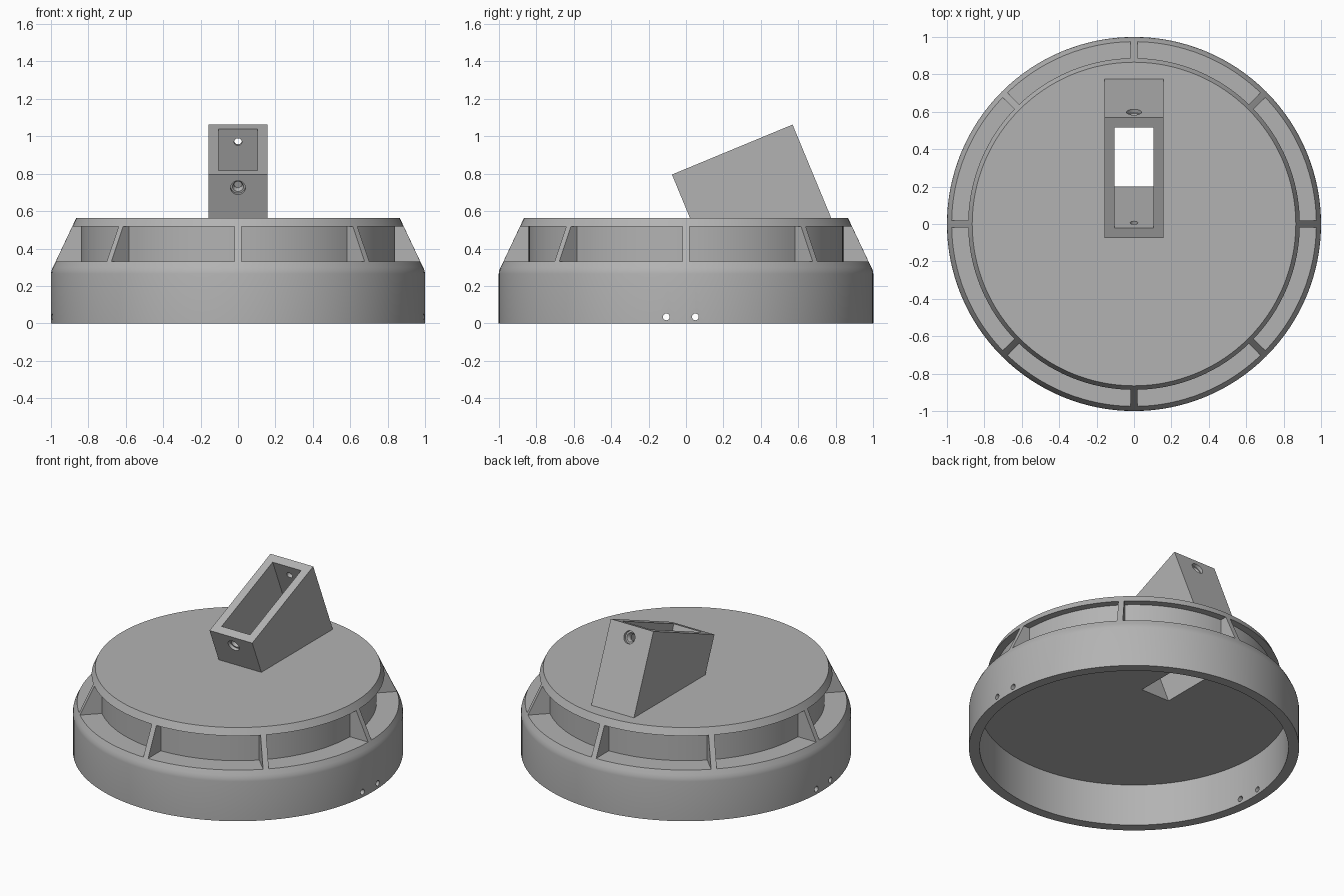
import bpy, bmesh, math
from mathutils import Vector, Matrix

if "Cube" in bpy.data.objects:
    bpy.data.objects.remove(bpy.data.objects["Cube"])

SEG = 128
TILT = math.radians(22.5)
ALONG = Vector((0, math.cos(TILT), math.sin(TILT)))    # across the tilted socket
DOWN = Vector((0, math.sin(TILT), -math.cos(TILT)))    # down the socket
FRONT_TOP = Vector((0, -0.075, 0.795))                 # upper front edge of the socket

grey = bpy.data.materials.new("grey_plastic")
grey.diffuse_color = (0.45, 0.45, 0.45, 1)
grey.use_nodes = True
grey.node_tree.nodes["Principled BSDF"].inputs["Base Color"].default_value = grey.diffuse_color


def make(name, bm):
    bmesh.ops.recalc_face_normals(bm, faces=bm.faces)
    me = bpy.data.meshes.new(name)
    bm.to_mesh(me)
    bm.free()
    me.materials.append(grey)
    ob = bpy.data.objects.new(name, me)
    bpy.context.collection.objects.link(ob)
    return ob


def lathe(name, profile):
    """Revolve an (r, z) profile that starts and ends on the axis."""
    bm = bmesh.new()
    vs = [bm.verts.new((r, 0, z)) for r, z in profile]
    es = [bm.edges.new(p) for p in zip(vs, vs[1:])]
    bmesh.ops.spin(bm, geom=vs + es, axis=(0, 0, 1), cent=(0, 0, 0),
                   angle=2 * math.pi, steps=SEG, use_duplicate=False)
    bmesh.ops.remove_doubles(bm, verts=bm.verts, dist=1e-5)
    return make(name, bm)


def prism(name, outline, offset):
    """Extrude a flat outline of points by an offset."""
    bm = bmesh.new()
    f = bm.faces.new([bm.verts.new(p) for p in outline])
    ext = bmesh.ops.extrude_face_region(bm, geom=[f], use_keep_orig=True)
    bmesh.ops.translate(bm, vec=offset,
                        verts=[g for g in ext["geom"] if isinstance(g, bmesh.types.BMVert)])
    return make(name, bm)


def rod(name, start, end, r1, r2=None):
    """Round cutter between two points."""
    start, end = Vector(start), Vector(end)
    d = end - start
    mat = Matrix.Translation((start + end) / 2) @ d.to_track_quat('Z', 'Y').to_matrix().to_4x4()
    bm = bmesh.new()
    bmesh.ops.create_cone(bm, cap_ends=True, segments=32, radius1=r1,
                          radius2=r1 if r2 is None else r2, depth=d.length, matrix=mat)
    return make(name, bm)


def combine(target, tool, op):
    mod = target.modifiers.new("bool", 'BOOLEAN')
    mod.operation, mod.object, mod.solver = op, tool, 'EXACT'
    bpy.context.view_layer.objects.active = target
    bpy.ops.object.modifier_apply(modifier=mod.name)
    bpy.data.objects.remove(tool, do_unlink=True)


# Round housing: straight skirt, sloped shoulder, flat lid, hollow underneath
body = lathe("housing", [(0, 0.28), (0.935, 0.28), (0.935, 0), (1, 0), (1, 0.265),
                         (0.997, 0.283), (0.99, 0.3), (0.975, 0.33),
                         (0.865, 0.563), (0, 0.563)])

# Eight side vents, leaving parallel-sided ribs between them
RIB = 0.0175
for i in range(8):
    pts = []
    for r, order in ((0.84, 1), (1.1, -1)):
        gap = math.asin(RIB / r)
        arc = [i * math.pi / 4 + gap + (math.pi / 4 - 2 * gap) * k / 16 for k in range(17)]
        pts += [(r * math.cos(a), r * math.sin(a), 0.33) for a in arc[::order]]
    combine(body, prism("vent_cutter", pts, (0, 0, 0.187)), 'DIFFERENCE')

# Tilted rectangular socket on the lid
W, LEN, WALL = 0.158, 0.697, 0.057
back_top = FRONT_TOP + ALONG * LEN


def drop(p, z):
    return p + DOWN * ((p.z - z) / math.cos(TILT))


side = Vector((-W, 0, 0))
outline = [p + side for p in (FRONT_TOP, back_top, drop(back_top, 0.5), drop(FRONT_TOP, 0.5))]
combine(body, prism("socket", outline, (2 * W, 0, 0)), 'UNION')

# Pocket running down through the lid and out of the underside
a = FRONT_TOP + ALONG * WALL - DOWN * 0.1
b = back_top - ALONG * WALL - DOWN * 0.1
outline = [p + Vector((-0.105, 0, 0)) for p in (a, b, drop(b, 0.1), drop(a, 0.1))]
combine(body, prism("pocket_cutter", outline, (0.21, 0, 0)), 'DIFFERENCE')

# Screw hole across the socket with recessed, countersunk ends
s = FRONT_TOP + DOWN * 0.076
e = s + ALONG * LEN
combine(body, rod("screw_cutter", s - ALONG * 0.1, e + ALONG * 0.1, 0.021), 'DIFFERENCE')
for p, d in ((s, ALONG), (e, -ALONG)):
    combine(body, rod("recess_cutter", p - d * 0.05, p + d * 0.02, 0.04), 'DIFFERENCE')
    combine(body, rod("sink_cutter", p + d * 0.015, p + d * 0.04, 0.032, 0.02), 'DIFFERENCE')

# Pairs of small holes through the skirt
for y in (-0.105, 0.05):
    combine(body, rod("skirt_hole_cutter", (-1.2, y, 0.035), (1.2, y, 0.035), 0.018), 'DIFFERENCE')

bpy.ops.object.select_all(action='DESELECT')
body.select_set(True)
bpy.context.view_layer.objects.active = body
bpy.ops.object.shade_smooth_by_angle(angle=math.radians(25))
